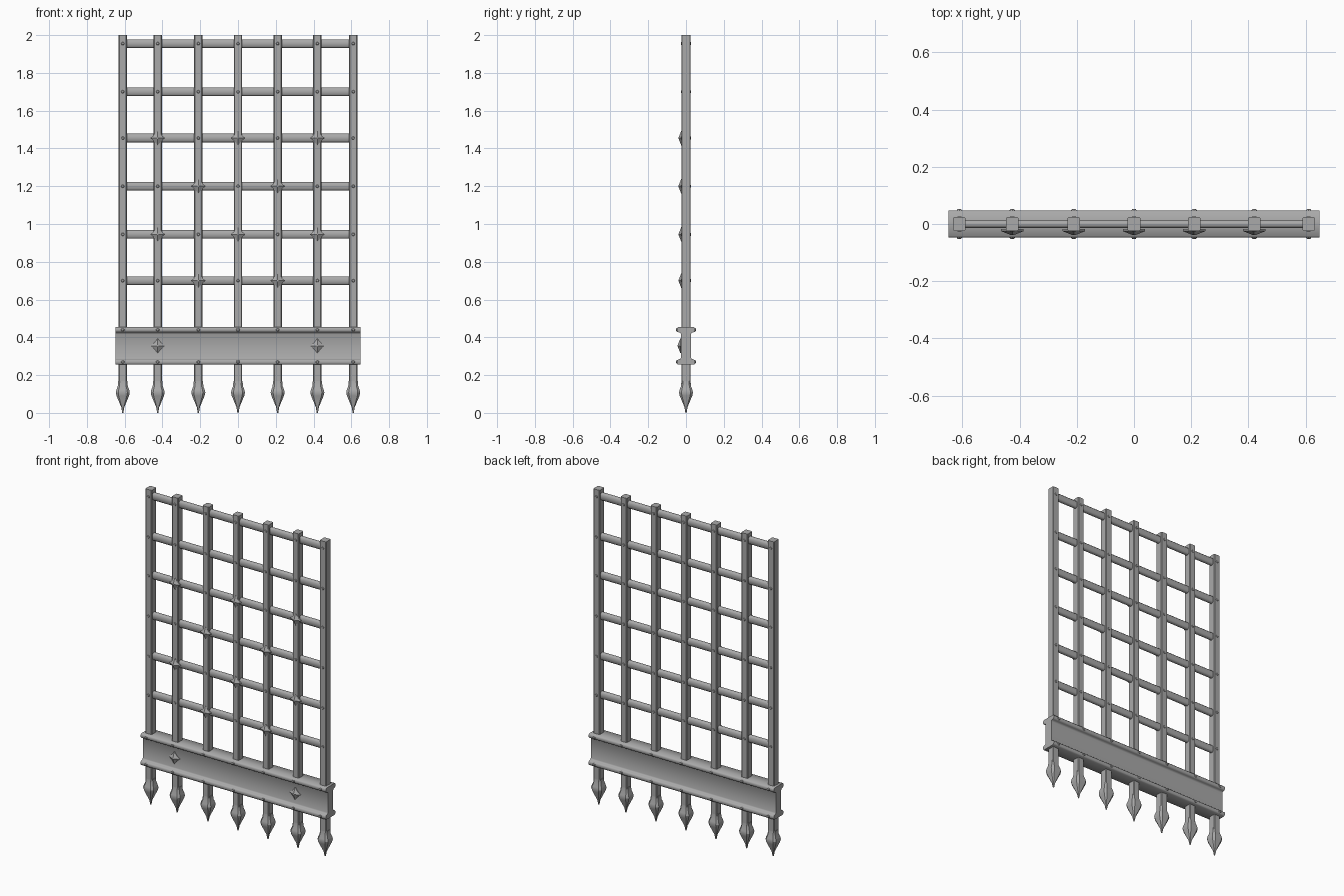
import bpy, bmesh, math
from mathutils import Matrix, Vector

if "Cube" in bpy.data.objects:
    bpy.data.objects.remove(bpy.data.objects["Cube"], do_unlink=True)

iron = bpy.data.materials.new("grey_iron")
iron.use_nodes = True
COLOUR = (0.4, 0.4, 0.4, 1)
iron.diffuse_color = COLOUR
iron.node_tree.nodes["Principled BSDF"].inputs["Base Color"].default_value = COLOUR

COLUMNS = [-0.61, -0.425, -0.21, 0, 0.21, 0.42, 0.61]
ROWS = [0.70, 0.945, 1.20, 1.455, 1.70, 1.955]


def finish(bm, name, location=(0, 0, 0), angle=35):
    bmesh.ops.recalc_face_normals(bm, faces=bm.faces)
    mesh = bpy.data.meshes.new(name)
    bm.to_mesh(mesh)
    bm.free()
    mesh.materials.append(iron)
    ob = bpy.data.objects.new(name, mesh)
    bpy.context.collection.objects.link(ob)
    ob.location = location
    bpy.ops.object.select_all(action='DESELECT')
    ob.select_set(True)
    bpy.context.view_layer.objects.active = ob
    bpy.ops.object.shade_smooth_by_angle(angle=math.radians(angle))
    return ob


def loft(rings):
    bm = bmesh.new()
    loops = [[bm.verts.new(p) for p in ring] for ring in rings]
    for a, b in zip(loops, loops[1:]):
        for i in range(len(a)):
            j = (i + 1) % len(a)
            bm.faces.new((a[i], a[j], b[j], b[i]))
    bm.faces.new(loops[0])
    bm.faces.new(loops[-1])
    return bm


def chamfered(hx, hy, cut):
    """Outline of a rectangle with its corners cut off."""
    return [(hx, cut - hy), (hx, hy - cut), (hx - cut, hy), (cut - hx, hy),
            (-hx, hy - cut), (-hx, cut - hy), (cut - hx, -hy), (hx - cut, -hy)]


def rivet(name, x, y, z, side):
    bm = bmesh.new()
    turn = Matrix.Rotation(math.radians(90 * side), 4, 'X')
    bmesh.ops.create_cone(bm, cap_ends=True, segments=8, radius1=0.011,
                          radius2=0.006, depth=0.006, matrix=turn)
    finish(bm, name, (x, y, z))


def stud(name, x, y, z):
    """Four-pointed stud with slightly concave sides and a blunt peak."""
    rings = []
    for r, depth in [(0.039, 0), (0.039, -0.007), (0.024, -0.013), (0.004, -0.021)]:
        ring = []
        for i in range(8):
            a = i * math.pi / 4
            k = r * (1 if i % 2 == 0 else 0.62)
            ring.append((k * math.cos(a), depth, k * math.sin(a)))
        rings.append(ring)
    finish(loft(rings), name, (x, y, z), 20)


# Upright bars, running down through the beam
for i, x in enumerate(COLUMNS):
    outline = chamfered(0.022, 0.024, 0.004)
    finish(loft([[(px, py, z) for px, py in outline] for z in (0.13, 2.0)]),
           f"upright_bar_{i + 1}", (x, 0, 0))

# Cross bars
for i, z in enumerate(ROWS):
    outline = chamfered(0.014, 0.023, 0.008)
    finish(loft([[(x, py, pz) for py, pz in outline] for x in (-0.61, 0.61)]),
           f"cross_bar_{i + 1}", (0, 0, z), 50)

# Spear points
SPEAR = [(0.0, 0.003), (0.03, 0.008), (0.09, 0.033), (0.108, 0.037),
         (0.122, 0.034), (0.14, 0.027), (0.168, 0.024)]
for i, x in enumerate(COLUMNS):
    rings = [[(px, py, z) for px, py in chamfered(h, h, h * 0.35)] for z, h in SPEAR]
    finish(loft(rings), f"spear_point_{i + 1}", (x, 0, 0), 25)

# Beam with rounded flanges: one half profile, mirrored front to back and top to bottom
quarter = [(0.026, 0.062), (0.029, 0.068), (0.036, 0.071), (0.043, 0.073),
           (0.048, 0.079), (0.048, 0.093), (0.042, 0.1)]
right = [(y, -z) for y, z in reversed(quarter)] + quarter
profile = right + [(-y, z) for y, z in reversed(right)]
finish(loft([[(x, y, z) for y, z in profile] for x in (-0.648, 0.648)]),
       "beam", (0, 0, 0.355), 50)

# Studs: alternating columns by row, and two on the beam
studded = set()
for r in range(4):
    for c in ((2, 4) if r % 2 == 0 else (1, 3, 5)):
        studded.add((c, r))
        stud(f"stud_{c}_{r}", COLUMNS[c], -0.018, ROWS[r])
for c in (1, 5):
    stud(f"beam_stud_{c}", COLUMNS[c], -0.023, 0.355)

# Rivets on the crossings and on both flanges
for c, x in enumerate(COLUMNS):
    for side, label in ((1, "front"), (-1, "back")):
        for r, z in enumerate(ROWS):
            if side < 0 or (c, r) not in studded:
                rivet(f"{label}_rivet_{c}_{r}", x, -side * 0.024, z, side)
        for z, level in ((0.27, "lower"), (0.44, "upper")):
            rivet(f"{label}_{level}_beam_rivet_{c}", x, -side * 0.049, z, side)
